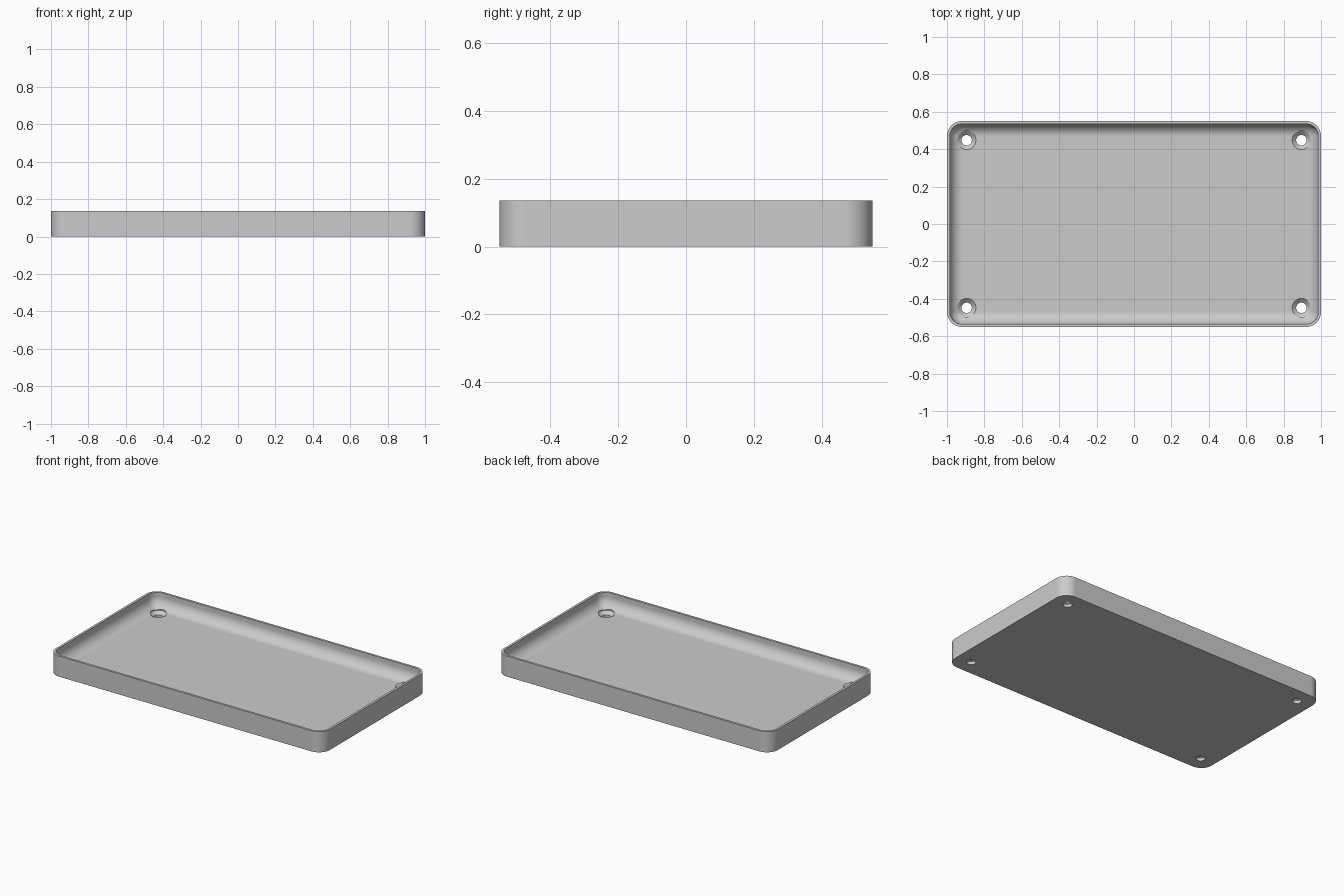
import bpy
import bmesh
import math

cube = bpy.data.objects.get("Cube")
if cube:
    bpy.data.objects.remove(cube, do_unlink=True)

LENGTH, WIDTH, HEIGHT = 2.0, 1.1, 0.136
CORNER, WALL, FLOOR, FILLET = 0.08, 0.015, 0.04, 0.07
HOLE_X, HOLE_Y, HOLE_R, SINK_R = 0.895, 0.448, 0.028, 0.05

grey = bpy.data.materials.new("light grey")
grey.use_nodes = True
colour = (0.6, 0.6, 0.6, 1)
grey.diffuse_color = colour
grey.node_tree.nodes["Principled BSDF"].inputs["Base Color"].default_value = colour


def make_object(name, bm):
    bmesh.ops.recalc_face_normals(bm, faces=bm.faces)
    mesh = bpy.data.meshes.new(name)
    bm.to_mesh(mesh)
    bm.free()
    mesh.materials.append(grey)
    obj = bpy.data.objects.new(name, mesh)
    bpy.context.collection.objects.link(obj)
    return obj


def loft(bm, rings):
    """Join rings of equal length and cap both ends."""
    rings = [[bm.verts.new(p) for p in ring] for ring in rings]
    for a, b in zip(rings, rings[1:]):
        for i in range(len(a)):
            j = (i + 1) % len(a)
            bm.faces.new((a[i], a[j], b[j], b[i]))
    bm.faces.new(rings[0])
    bm.faces.new(rings[-1])


def rounded_ring(inset, z, steps=12):
    """Rounded rectangle, inset from the outer outline."""
    r = max(CORNER - inset, 0.003)
    cx, cy = LENGTH / 2 - inset - r, WIDTH / 2 - inset - r
    ring = []
    for k, (sx, sy) in enumerate([(1, 1), (-1, 1), (-1, -1), (1, -1)]):
        for i in range(steps + 1):
            a = (k + i / steps) * math.pi / 2
            ring.append((sx * cx + r * math.cos(a), sy * cy + r * math.sin(a), z))
    return ring


def circle_ring(x, y, r, z, sides=32):
    angles = [2 * math.pi * i / sides for i in range(sides)]
    return [(x + r * math.cos(a), y + r * math.sin(a), z) for a in angles]


# Tray: outer wall, rim, inner wall, filleted floor edge
profile = [(0, 0), (0, HEIGHT), (WALL, HEIGHT)]
for i in range(11):
    a = i / 10 * math.pi / 2
    profile.append((WALL + FILLET * (1 - math.cos(a)),
                    FLOOR + FILLET * (1 - math.sin(a))))
bm = bmesh.new()
loft(bm, [rounded_ring(inset, z) for inset, z in profile])
tray = make_object("tray", bm)

# Countersunk screw holes near the corners
bm = bmesh.new()
for sx in (-1, 1):
    for sy in (-1, 1):
        steps = [(HOLE_R, -0.05), (HOLE_R, FLOOR / 2), (SINK_R, FLOOR), (SINK_R, HEIGHT)]
        loft(bm, [circle_ring(sx * HOLE_X, sy * HOLE_Y, r, z) for r, z in steps])
cutter = make_object("screw_hole_cutter", bm)
cutter.hide_render = True

bpy.ops.object.select_all(action="DESELECT")
tray.select_set(True)
bpy.context.view_layer.objects.active = tray
cut = tray.modifiers.new("screw holes", "BOOLEAN")
cut.operation = "DIFFERENCE"
cut.solver = "EXACT"
cut.object = cutter
bpy.ops.object.modifier_apply(modifier=cut.name)
bpy.data.objects.remove(cutter, do_unlink=True)

# Smooth curves, crisp edges, flat floor
bpy.ops.object.shade_smooth_by_angle(angle=math.radians(30))
weighted = tray.modifiers.new("flat floor shading", "WEIGHTED_NORMAL")
weighted.keep_sharp = True
